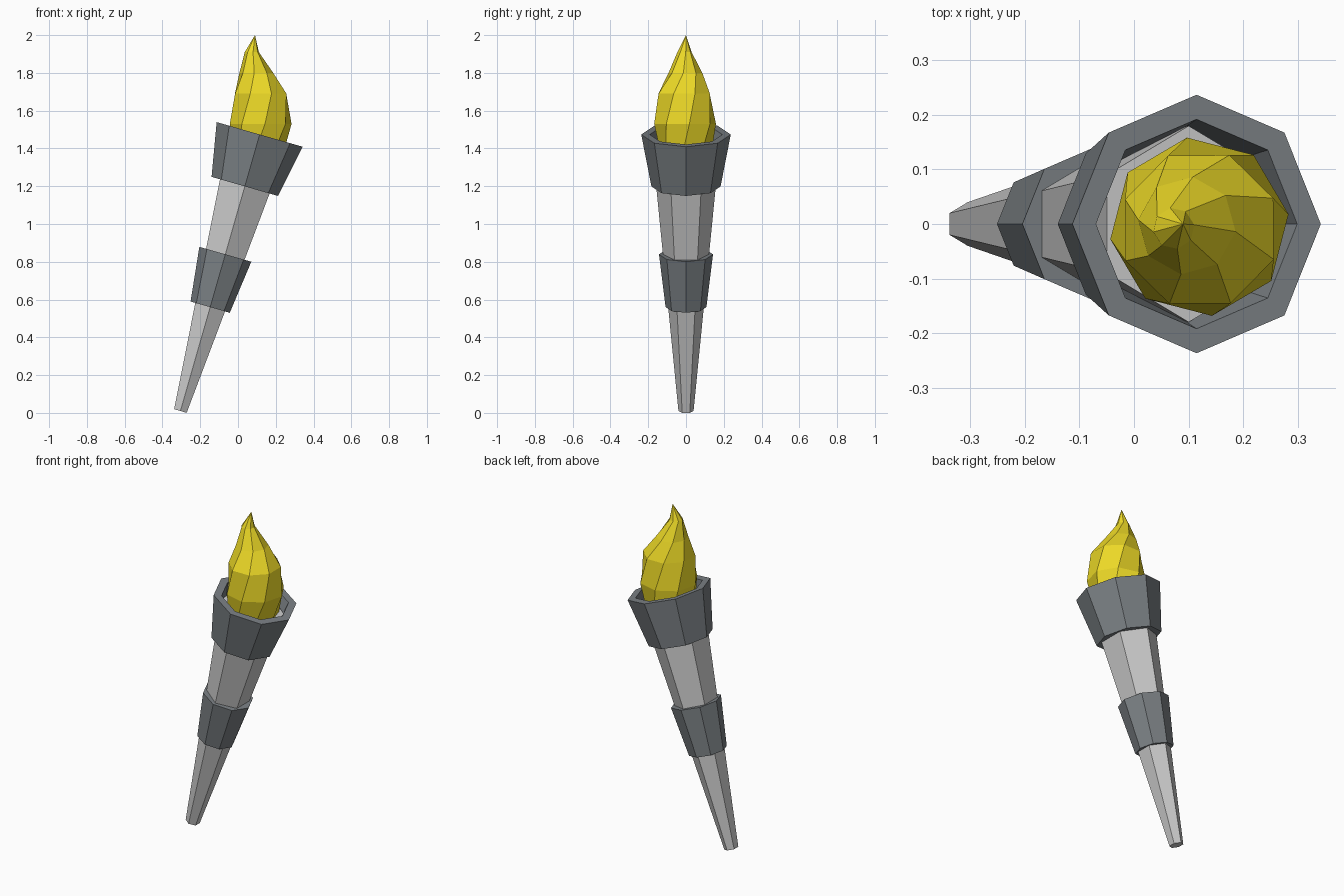
import bpy, bmesh
from math import sin, cos, pi, radians
from mathutils import Matrix, Vector

if "Cube" in bpy.data.objects:
    bpy.data.objects.remove(bpy.data.objects["Cube"])

# Handle axis leans 16 degrees towards +x
TILT = Matrix.Translation((-0.305, 0, 0.01)) @ Matrix.Rotation(radians(16), 4, 'Y')


def material(name, color):
    m = bpy.data.materials.new(name)
    m.diffuse_color = (*color, 1)
    m.use_nodes = True
    m.node_tree.nodes["Principled BSDF"].inputs["Base Color"].default_value = m.diffuse_color
    return m


def ring(sides, radius, z, turn=0.0, cx=0.0, cy=0.0):
    return [Vector((cx + radius * cos(turn + 2 * pi * i / sides),
                    cy + radius * sin(turn + 2 * pi * i / sides), z))
            for i in range(sides)]


def loft(name, rings, matrix=None, mat=None, closed=False, tip=None):
    """Skin a stack of rings; closed joins last to first, tip ends in a point."""
    bm = bmesh.new()
    rows = [[bm.verts.new(p) for p in r] for r in rings]
    n = len(rows[0])
    pairs = list(zip(rows, rows[1:]))
    if closed:
        pairs.append((rows[-1], rows[0]))
    for a, b in pairs:
        for i in range(n):
            j = (i + 1) % n
            bm.faces.new((a[i], a[j], b[j], b[i]))
    if not closed:
        bm.faces.new(rows[0][::-1])
        if tip:
            t = bm.verts.new(tip)
            for i in range(n):
                bm.faces.new((rows[-1][i], rows[-1][(i + 1) % n], t))
        else:
            bm.faces.new(rows[-1])
    bmesh.ops.recalc_face_normals(bm, faces=bm.faces)
    if matrix:
        bm.transform(matrix)
    me = bpy.data.meshes.new(name)
    bm.to_mesh(me)
    bm.free()
    ob = bpy.data.objects.new(name, me)
    bpy.context.collection.objects.link(ob)
    if mat:
        me.materials.append(mat)
    return ob


dark = material("dark_metal", (0.2, 0.22, 0.235))
yellow = material("flame_yellow", (0.85, 0.7, 0.02))

# Six-sided tapering handle
loft("handle", [ring(6, 0.04, 0, pi / 6), ring(6, 0.18, 1.47, pi / 6)], TILT)

# Eight-sided grip band
loft("grip_band", [ring(8, 0.108, 0.572), ring(8, 0.143, 0.863)], TILT, dark)

# Hollow eight-sided cup with a thick rim
cup = [(0.183, 1.237), (0.237, 1.523), (0.192, 1.523), (0.14, 1.237)]
loft("cup", [ring(8, r, z) for r, z in cup], TILT, dark, closed=True)

# Twisted flame: height, radius, centre x, centre y, turn in degrees
flame = [(1.37, 0.135, 0.105, 0.0, -8),
         (1.53, 0.165, 0.12, -0.005, 8),
         (1.69, 0.147, 0.12, -0.01, 23),
         (1.80, 0.09, 0.097, -0.003, 38),
         (1.91, 0.038, 0.073, -0.008, 55)]
loft("flame", [ring(8, r, z, radians(t), cx, cy) for z, r, cx, cy, t in flame],
     mat=yellow, tip=(0.09, 0, 2.0))
